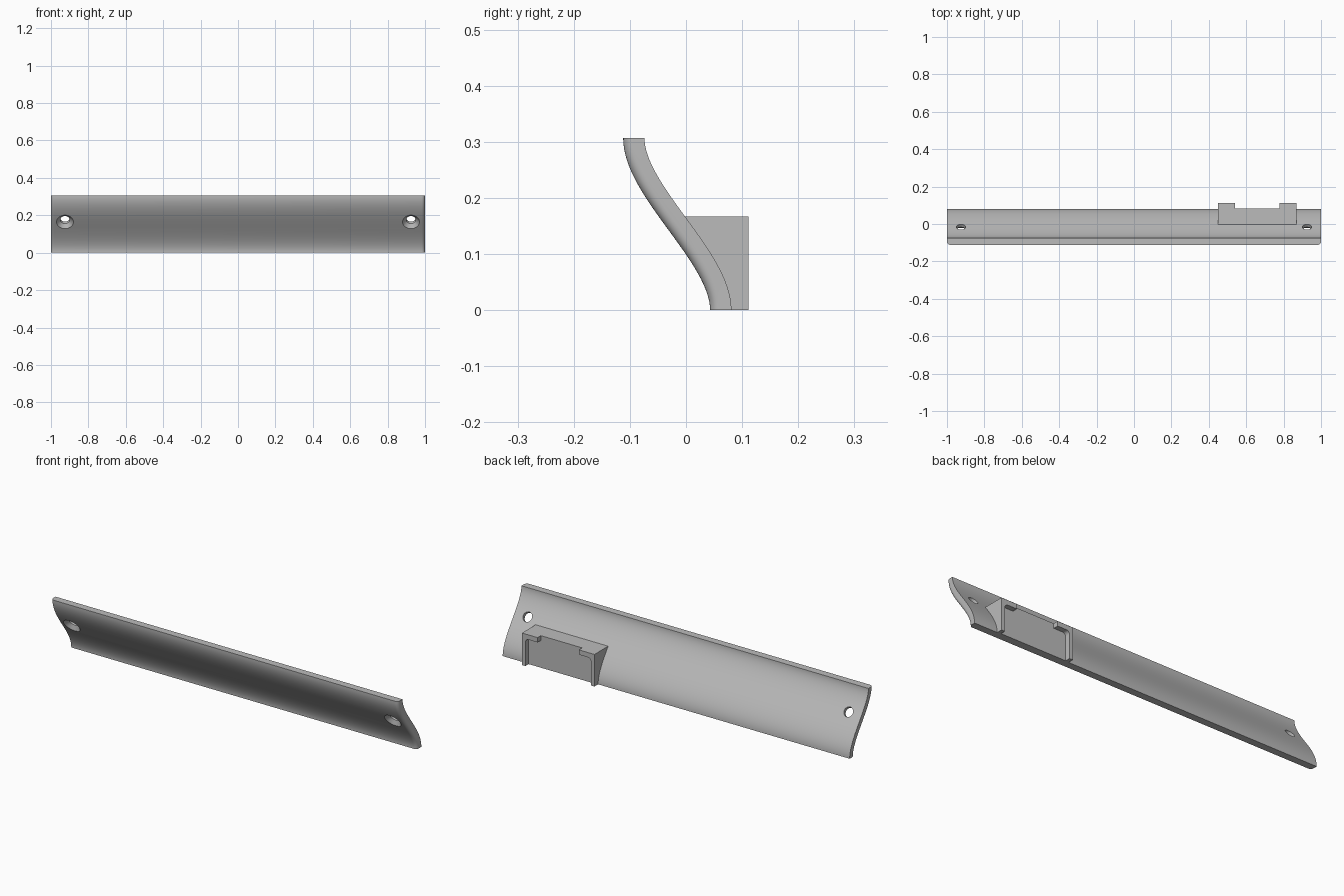
import bpy, bmesh, math
from mathutils import Vector

if "Cube" in bpy.data.objects:
    bpy.data.objects.remove(bpy.data.objects["Cube"])

grey = bpy.data.materials.new("plain_grey")
grey.use_nodes = True
grey.diffuse_color = (0.5, 0.5, 0.5, 1)
grey.node_tree.nodes["Principled BSDF"].inputs["Base Color"].default_value = (0.5, 0.5, 0.5, 1)


def loft(name, rings):
    """Skin a row of closed rings and cap both ends."""
    bm = bmesh.new()
    loops = [[bm.verts.new(p) for p in ring] for ring in rings]
    n = len(loops[0])
    for a, b in zip(loops, loops[1:]):
        for i in range(n):
            j = (i + 1) % n
            bm.faces.new((a[i], a[j], b[j], b[i]))
    bm.faces.new(loops[0])
    bm.faces.new(loops[-1])
    bmesh.ops.recalc_face_normals(bm, faces=bm.faces)
    mesh = bpy.data.meshes.new(name)
    bm.to_mesh(mesh)
    bm.free()
    obj = bpy.data.objects.new(name, mesh)
    bpy.context.collection.objects.link(obj)
    mesh.materials.append(grey)
    return obj


def select_only(obj):
    bpy.ops.object.select_all(action='DESELECT')
    obj.select_set(True)
    bpy.context.view_layer.objects.active = obj


# S-shaped centre line in the y-z plane
TOP, THICK, HANDLE = 0.307, 0.038, 0.095
P = [Vector(p) for p in ((-0.093, TOP), (-0.093, TOP - HANDLE), (0.062, HANDLE), (0.062, 0))]


def centre(t):
    s = 1 - t
    return P[0] * s**3 + P[1] * 3 * s * s * t + P[2] * 3 * s * t * t + P[3] * t**3


def back_normal(t):
    s = 1 - t
    d = (P[1] - P[0]) * s * s + (P[2] - P[1]) * 2 * s * t + (P[3] - P[2]) * t * t
    return Vector((-d.y, d.x)).normalized()


STEPS = 32
TS = [i / STEPS for i in range(STEPS + 1)]


def section(x, inset):
    front = [centre(t) - back_normal(t) * (THICK / 2 - inset) for t in TS]
    back = [centre(t) + back_normal(t) * THICK / 2 for t in reversed(TS)]
    return [(x, p.x, p.y) for p in front + back]


# Curved panel with rounded front edges at both ends
R = 0.018
angles = [math.pi / 2 * i / 6 for i in range(7)]
half = [(1 - R + R * math.sin(a), R * (1 - math.cos(a))) for a in angles]
stations = [(-x, d) for x, d in reversed(half)] + half
panel = loft("curved_panel", [section(x, d) for x, d in stations])

# Countersunk screw holes, square to the panel
t_hole = 0.43
n2 = back_normal(t_hole)
axis = Vector((0, n2.x, n2.y))
side = Vector((1, 0, 0))
up = axis.cross(side)
c2 = centre(t_hole)
for x in (-0.925, 0.925):
    mid = Vector((x, c2.x, c2.y))
    rings = []
    for depth, r in ((-0.035, 0.062), (0.0, 0.025), (0.05, 0.025)):
        rings.append([mid + axis * depth + (side * math.cos(a) + up * math.sin(a)) * r
                      for a in (math.tau * i / 32 for i in range(32))])
    cutter = loft("hole_cutter", rings)
    cutter.hide_render = True
    mod = panel.modifiers.new("hole", 'BOOLEAN')
    mod.operation = 'DIFFERENCE'
    mod.solver = 'EXACT'
    mod.object = cutter
    select_only(panel)
    bpy.ops.object.modifier_apply(modifier=mod.name)
    bpy.data.objects.remove(cutter)
select_only(panel)
bpy.ops.object.shade_smooth_by_angle(angle=math.radians(30))

# Holder block that fills the hollow behind the panel
X0, X1, H, FACE, BACK = 0.45, 0.868, 0.167, 0.084, 0.111
line = [centre(t) for t in TS if centre(t).y < H]
outline = [(line[0].x, H)] + [tuple(p) for p in line] + [(FACE, 0), (FACE, H)]
loft("holder_block", [[(x, y, z) for y, z in outline] for x in (X0, X1)])

# Two L-shaped clips with a rounded inner corner
WALL, LIP, DROP, FILLET = 0.02, 0.09, 0.025, 0.018
inner = [(WALL + FILLET * (1 - math.sin(a)), H - DROP - FILLET * (1 - math.cos(a))) for a in angles]
shape = [(0, 0), (0, H), (LIP, H), (LIP, H - DROP)] + inner + [(WALL, 0)]
for name, x, s in (("right_clip", X0, 1), ("left_clip", X1, -1)):
    clip = loft(name, [[(x + s * u, y, z) for u, z in shape] for y in (FACE - 0.004, BACK)])
    select_only(clip)
    bpy.ops.object.shade_smooth_by_angle(angle=math.radians(30))
